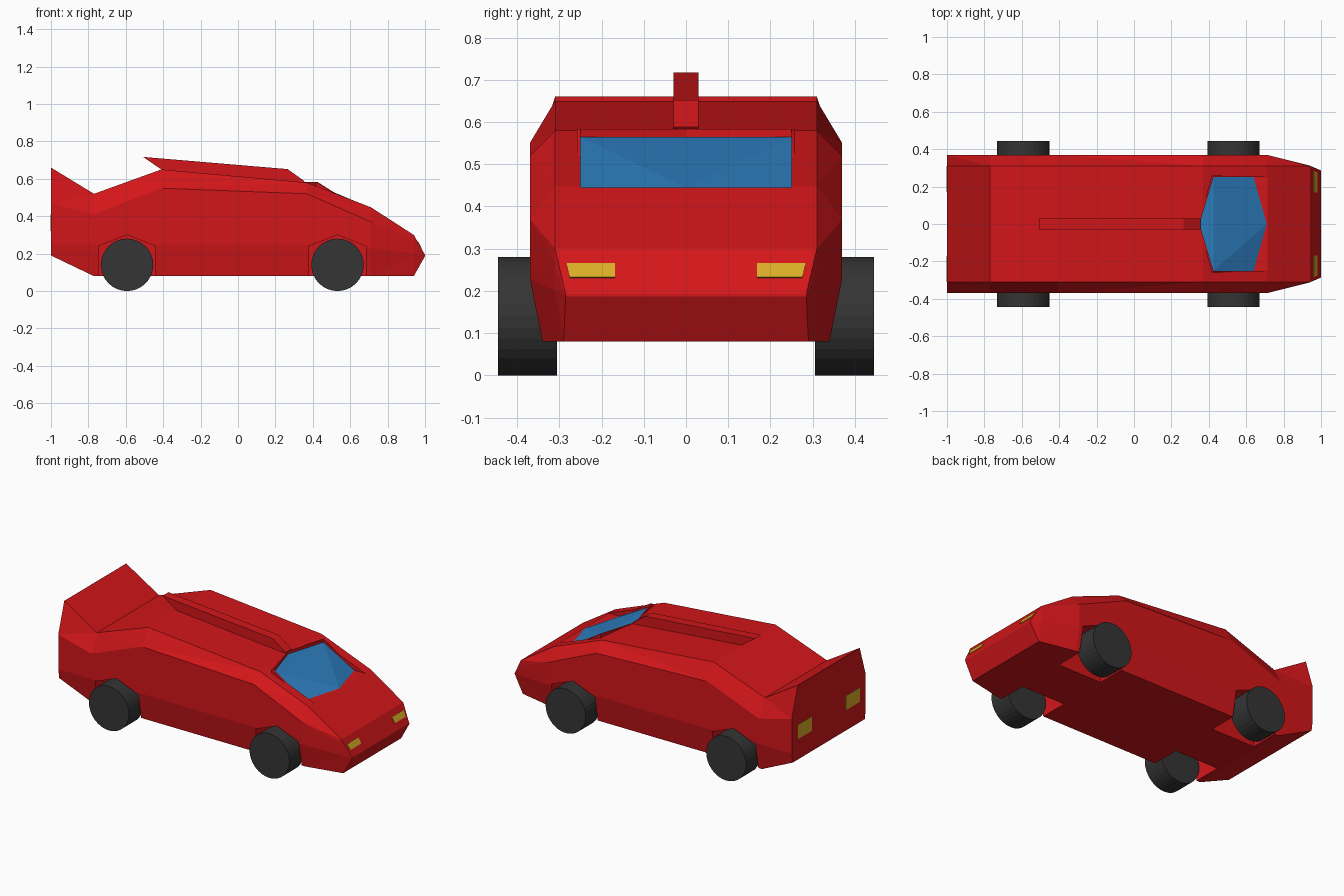
import bpy, bmesh
from mathutils import Vector

if "Cube" in bpy.data.objects:
    bpy.data.objects.remove(bpy.data.objects["Cube"])


def material(name, rgb):
    m = bpy.data.materials.new(name)
    m.diffuse_color = (*rgb, 1)
    m.use_nodes = True
    m.node_tree.nodes["Principled BSDF"].inputs["Base Color"].default_value = m.diffuse_color
    return m


RED = material("red_paint", (0.65, 0.008, 0.01))
BLUE = material("blue_glass", (0.025, 0.2, 0.5))
YELLOW = material("yellow_lamp", (0.7, 0.42, 0.02))
BLACK = material("dark_rubber", (0.035, 0.035, 0.035))


def finish(bm, name, mat):
    bmesh.ops.recalc_face_normals(bm, faces=bm.faces[:])
    mesh = bpy.data.meshes.new(name)
    bm.to_mesh(mesh)
    bm.free()
    if mat:
        mesh.materials.append(mat)
    obj = bpy.data.objects.new(name, mesh)
    bpy.context.collection.objects.link(obj)
    return obj


def hull(name, points, mat=None):
    bm = bmesh.new()
    for p in points:
        bm.verts.new(p)
    res = bmesh.ops.convex_hull(bm, input=bm.verts[:])
    junk = {v for v in res["geom_interior"] + res["geom_unused"]
            if isinstance(v, bmesh.types.BMVert)}
    bmesh.ops.delete(bm, geom=list(junk), context='VERTS')
    bmesh.ops.dissolve_limit(bm, angle_limit=0.005, verts=bm.verts[:], edges=bm.edges[:])
    return finish(bm, name, mat)


def prism(name, profile, y0, y1, mat=None):
    """Extrude an (x, z) outline between two y positions."""
    bm = bmesh.new()
    a = [bm.verts.new((x, y0, z)) for x, z in profile]
    b = [bm.verts.new((x, y1, z)) for x, z in profile]
    bm.faces.new(a)
    bm.faces.new(b[::-1])
    n = len(a)
    for i in range(n):
        bm.faces.new((a[i], b[i], b[(i + 1) % n], a[(i + 1) % n]))
    return finish(bm, name, mat)


def cut(obj, cutter):
    mod = obj.modifiers.new("cut", 'BOOLEAN')
    mod.operation = 'DIFFERENCE'
    mod.solver = 'EXACT'
    mod.object = cutter
    cutter.hide_render = True
    bpy.context.view_layer.objects.active = obj
    bpy.ops.object.modifier_apply(modifier=mod.name)
    bpy.data.objects.remove(cutter)


# Body shell: loft of half sections (x, then (y, z) from roof edge to sill)
sections = [
    (-1.00, [(.31, .66), (.37, .47), (.37, .25), (.36, .19)]),
    (-0.77, [(.31, .52), (.37, .41), (.37, .25), (.34, .08)]),
    (-0.41, [(.31, .65), (.37, .55), (.37, .25), (.34, .08)]),
    (0.37, [(.31, .58), (.37, .52), (.37, .25), (.34, .08)]),
    (0.71, [(.31, .448), (.37, .37), (.37, .23), (.34, .08)]),
    (0.94, [(.31, .30), (.312, .27), (.31, .20), (.29, .08)]),
    (1.00, [(.285, .193), (.286, .191), (.286, .189), (.285, .187)]),
]
bm = bmesh.new()
rings = []
for x, half in sections:
    loop = half + [(-y, z) for y, z in reversed(half)]
    rings.append([bm.verts.new((x, y, z)) for y, z in loop])
for r, s in zip(rings, rings[1:]):
    for i in range(8):
        j = (i + 1) % 8
        bm.faces.new((r[i], r[j], s[j], s[i]))
bm.faces.new(rings[0])
bm.faces.new(rings[-1])
bmesh.ops.triangulate(bm, faces=[f for f in bm.faces if len(f.verts) == 4])
body = finish(bm, "body", RED)

# Wheel arches and wheels
for end, cx in (("rear", -0.593), ("front", 0.532)):
    arch = [(cx - .152, 0), (cx - .152, .24), (cx, .30), (cx + .152, .24), (cx + .152, 0)]
    for side, s in (("right", -1), ("left", 1)):
        cut(body, prism("arch_cutter", arch, s * .16, s * .5))
        bpy.ops.mesh.primitive_cylinder_add(
            vertices=32, radius=.14, depth=.14,
            location=(cx, s * .375, .14), rotation=(1.5707963, 0, 0))
        wheel = bpy.context.object
        wheel.name = f"{end}_{side}_wheel"
        wheel.data.materials.append(BLACK)

# Windshield recess with a flat ledge at its base
top = [(.425, .25, .565), (.35, 0, .565), (.425, -.25, .565)]
low = [(.64, -.25, .445), (.71, 0, .445), (.64, .25, .445)]
ledge = [(.74, -.25, .445), (.74, .25, .445)]
lifted = [(x, y, .7) for x, y, z in top + low + ledge]
cut(body, hull("window_cutter", top + low + ledge + lifted))

# Windshield glass
hull("windshield", top + low + [(x, y, z - .012) for x, y, z in top + low], BLUE)

# Thin frame around the top and sides of the glass
path = [low[2]] + top + [low[0]]
for i, (p, q) in enumerate(zip(path, path[1:])):
    pts = []
    for x, y, z in (p, q):
        rise = .018 if z > .5 else .004
        oy = y * 1.035
        ox = x - (.008 if z > .5 else 0)
        pts += [(x, y, z - .02), (x, y, z + rise), (ox, oy, z + rise), (ox, oy, z - .02)]
    hull(f"windshield_frame_{i + 1}", pts, RED)

# Roof fin
prism("roof_fin", [(-.507, .717), (.265, .652), (.355, .588), (.34, .57), (-.41, .635), (-.41, .65)],
      -.03, .03, RED)

# Headlights on the sloping nose and tail lights on the rear panel
n = Vector((.88, 0, .48))
for side, s in (("right", -1), ("left", 1)):
    face = [Vector((.94 + (.30 - z) * .06 / .107, s * y, z))
            for y, z in ((.168, .231), (.275, .231), (.284, .265), (.168, .265))]
    hull(f"{side}_headlight", [p + n * d for p in face for d in (-.01, .003)], YELLOW)
    hull(f"{side}_tail_light", [(x, s * y, z) for x in (-1.002, -.99)
                                for y in (.17, .31) for z in (.32, .41)], YELLOW)
